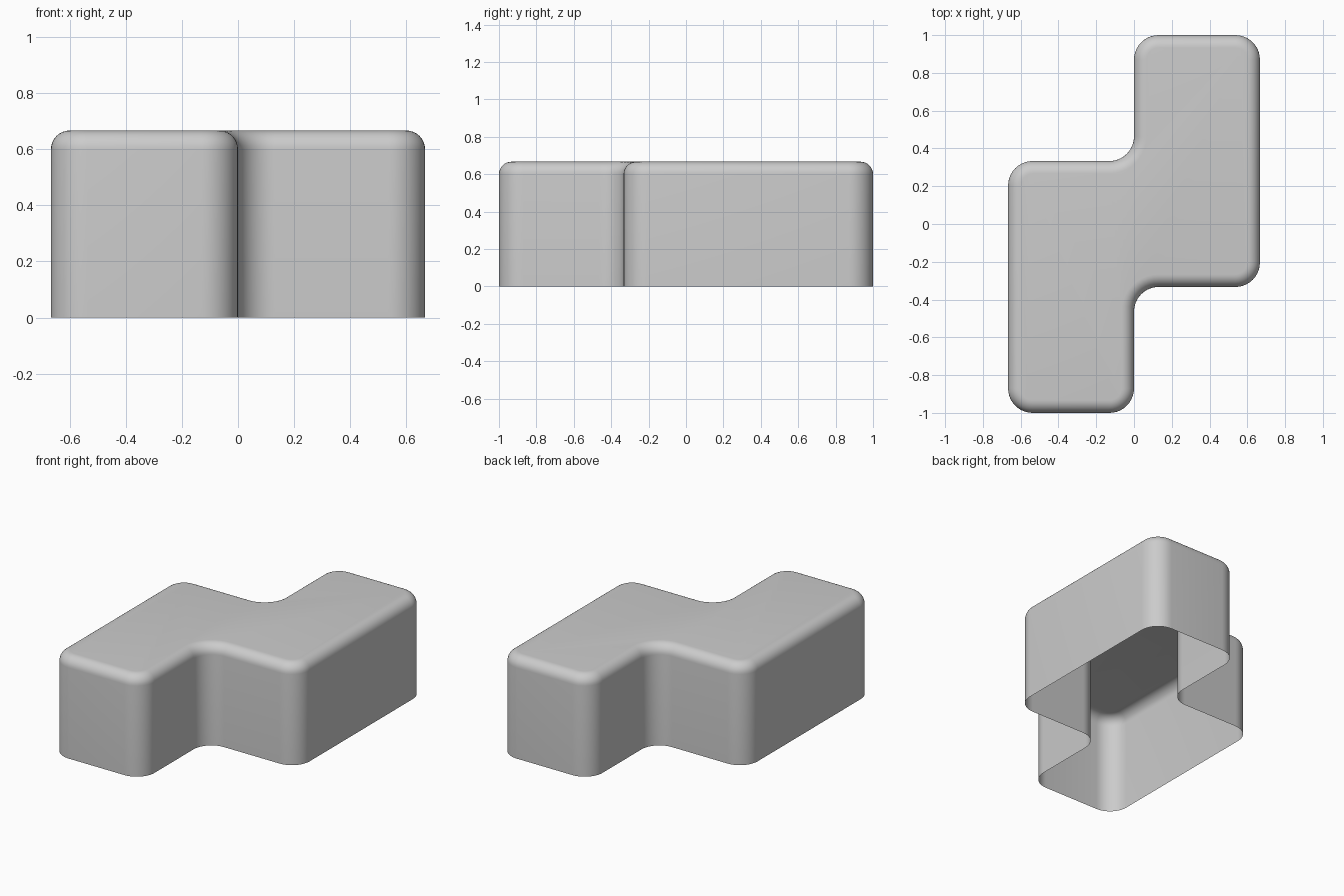
import bpy, bmesh
from math import sin, cos, pi
from mathutils import Vector

if "Cube" in bpy.data.objects:
    bpy.data.objects.remove(bpy.data.objects["Cube"])

U = 2 / 3            # one block cell
R = 0.13             # plan corner radius
B = 0.067            # top edge rounding
SEG, TOP_SEG = 10, 8

# counter-clockwise S-shaped plan: half the corners, the rest by 180 degree rotation
half = [Vector(p) for p in ((U, 1), (0, 1), (0, U / 2), (-U, U / 2))]
corners = half + [-p for p in half]


def outline(inset):
    """Plan outline with every corner rounded, moved inwards by inset."""
    pts = []
    for i, p in enumerate(corners):
        d1 = (p - corners[i - 1]).normalized()
        d2 = (corners[(i + 1) % len(corners)] - p).normalized()
        n1, n2 = Vector((d1.y, -d1.x)), Vector((d2.y, -d2.x))
        side = 1 if d1.cross(d2) > 0 else -1     # outer or inner corner
        centre = p + (d2 - d1) * R
        for k in range(SEG + 1):
            t = k / SEG * pi / 2
            n = n1 * cos(t) + n2 * sin(t)
            pts.append(centre + n * (side * R - inset))
    return pts


# wall from the open bottom, then the rounded top edge
levels = [(0, 0)]
for k in range(TOP_SEG + 1):
    a = k / TOP_SEG * pi / 2
    levels.append((B * (1 - cos(a)), U - B + B * sin(a)))

bm = bmesh.new()
rings = [[bm.verts.new((p.x, p.y, z)) for p in outline(d)] for d, z in levels]
for lo, hi in zip(rings, rings[1:]):
    for i in range(len(lo)):
        j = (i + 1) % len(lo)
        bm.faces.new((lo[i], lo[j], hi[j], hi[i]))
bm.faces.new(rings[-1])                          # flat top, bottom stays open

mesh = bpy.data.meshes.new("zigzag_block")
bm.to_mesh(mesh)
bm.free()
block = bpy.data.objects.new("zigzag_block", mesh)
bpy.context.collection.objects.link(block)
bpy.context.view_layer.objects.active = block
block.select_set(True)
bpy.ops.object.shade_smooth_by_angle()
